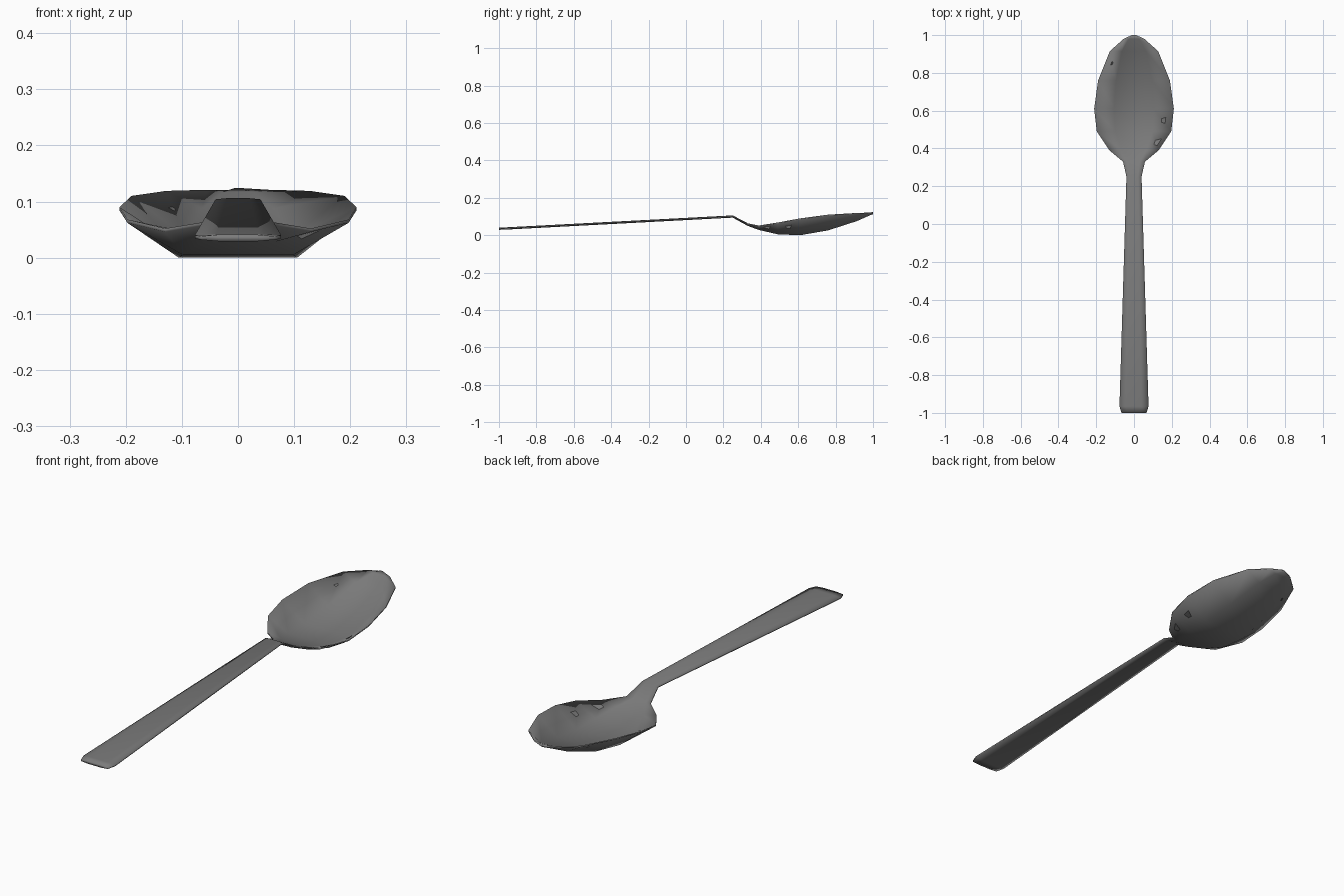
import bpy
import bmesh

cube = bpy.data.objects.get("Cube")
if cube:
    bpy.data.objects.remove(cube, do_unlink=True)

steel = bpy.data.materials.new("dark_steel")
steel.use_nodes = True
grey = (0.2, 0.2, 0.2, 1)
steel.diffuse_color = grey
steel.node_tree.nodes["Principled BSDF"].inputs["Base Color"].default_value = grey

WALL = 0.012   # metal thickness in the middle
RIM = 0.006    # metal thickness at the edge

# Stations along the length: y, half width, edge height, underside height
handle = [
    (-1.0, 0.066, 0.038, 0.029),
    (-0.965, 0.077, 0.040, 0.030),
    (0.25, 0.040, 0.104, 0.094),
]
bowl = [
    (0.33, 0.058, 0.064, 0.050),
    (0.39, 0.130, 0.052, 0.028),
    (0.49, 0.197, 0.068, 0.005),
    (0.61, 0.211, 0.090, 0.000),
    (0.76, 0.190, 0.110, 0.026),
    (0.915, 0.128, 0.119, 0.076),
    (0.98, 0.055, 0.121, 0.105),
    (1.0, 0.012, 0.121, 0.112),
]


def section(bm, y, w, edge, under):
    """One eight-sided ring: dished or flat top, thin edges, flat underside."""
    inner = w * 0.5
    right = [(inner, under), (w, edge - RIM), (w, edge), (inner, under + WALL)]
    ring = right + [(-x, z) for x, z in reversed(right)]
    return [bm.verts.new((x, y, z)) for x, z in ring]


# Handle, neck and bowl as one continuous loft
bm = bmesh.new()
rings = [section(bm, *s) for s in handle + bowl]
for a, b in zip(rings, rings[1:]):
    for i in range(len(a)):
        j = (i + 1) % len(a)
        bm.faces.new((a[i], a[j], b[j], b[i]))

# End caps as strips across the ring, following the dished section
for ring in (rings[0], rings[-1]):
    bm.faces.new(ring[:4])
    bm.faces.new((ring[0], ring[3], ring[4], ring[7]))
    bm.faces.new(ring[4:])
bmesh.ops.recalc_face_normals(bm, faces=bm.faces)

mesh = bpy.data.meshes.new("spoon")
bm.to_mesh(mesh)
bm.free()
mesh.materials.append(steel)
spoon = bpy.data.objects.new("spoon", mesh)
bpy.context.collection.objects.link(spoon)

# Soft shading throughout
mesh.shade_smooth()
